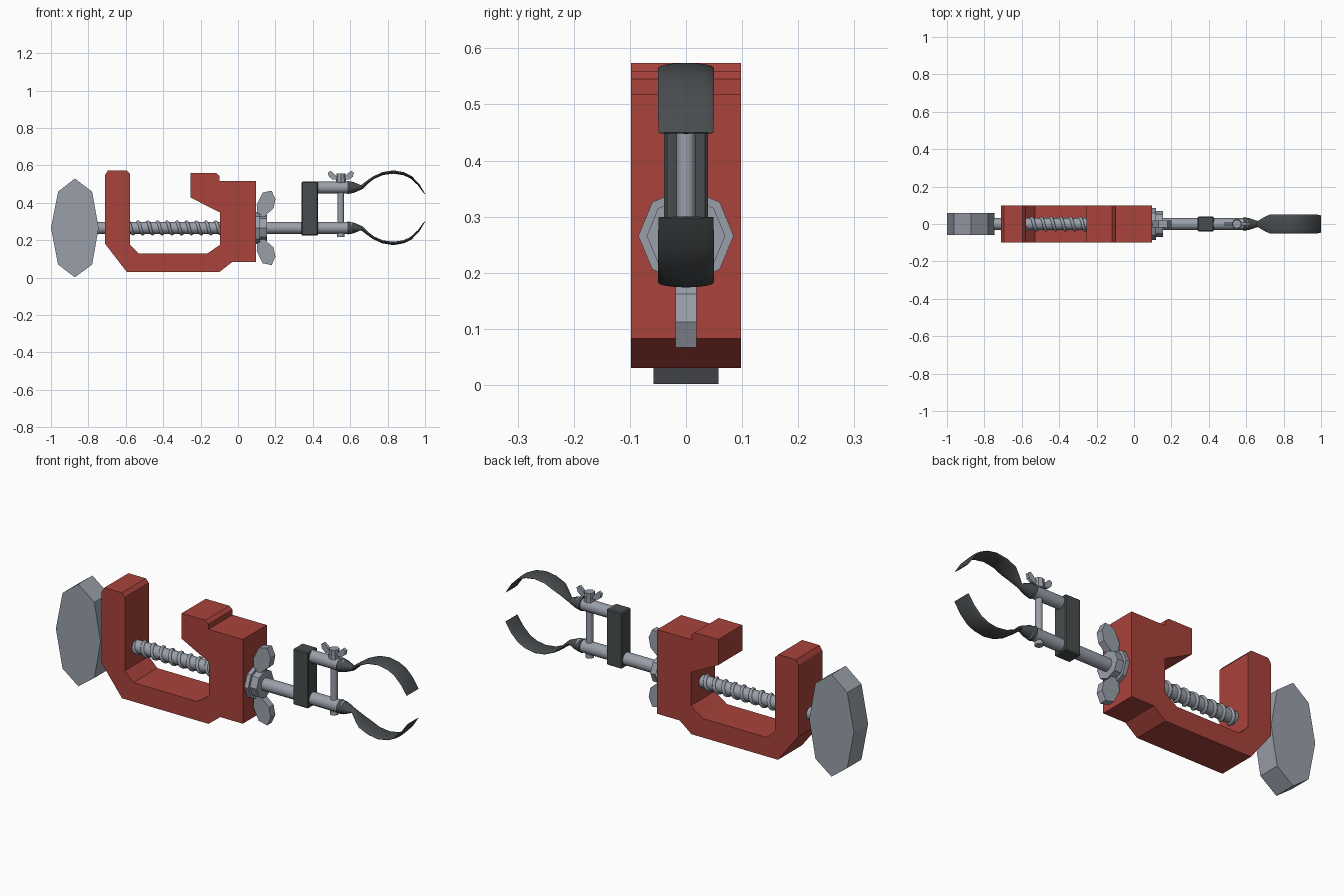
import bpy, bmesh, math
from mathutils import Vector, Matrix

cube = bpy.data.objects.get("Cube")
if cube:
    bpy.data.objects.remove(cube, do_unlink=True)


def material(name, rgb):
    m = bpy.data.materials.new(name)
    m.use_nodes = True
    m.diffuse_color = (*rgb, 1)
    bsdf = next(n for n in m.node_tree.nodes if n.type == 'BSDF_PRINCIPLED')
    bsdf.inputs["Base Color"].default_value = (*rgb, 1)
    return m


RED = material("red paint", (0.40, 0.055, 0.045))
STEEL = material("steel grey", (0.32, 0.35, 0.40))
DARK = material("dark grey", (0.065, 0.073, 0.077))

AXIS = 0.266      # height of the main screw
UPPER = 0.482     # height of the upper rod
MIDDLE = 0.374    # mirror height between the two claws
PIN_X = 0.55


def finish(name, bm, mat, angle=35):
    bmesh.ops.recalc_face_normals(bm, faces=bm.faces)
    mesh = bpy.data.meshes.new(name)
    bm.to_mesh(mesh)
    bm.free()
    mesh.materials.append(mat)
    ob = bpy.data.objects.new(name, mesh)
    bpy.context.collection.objects.link(ob)
    if angle:
        bpy.ops.object.select_all(action='DESELECT')
        ob.select_set(True)
        bpy.context.view_layer.objects.active = ob
        bpy.ops.object.shade_smooth_by_angle(angle=math.radians(angle))
    return ob


def plate(name, outline, half, mat, angle=0):
    """Extrude an x-z outline to both sides of y = 0."""
    bm = bmesh.new()
    face = bm.faces.new([bm.verts.new((x, -half, z)) for x, z in outline])
    ext = bmesh.ops.extrude_face_region(bm, geom=[face])
    moved = [v for v in ext["geom"] if isinstance(v, bmesh.types.BMVert)]
    bmesh.ops.translate(bm, verts=moved, vec=(0, 2 * half, 0))
    return finish(name, bm, mat, angle)


def rod(name, start, end, radius, mat, sides=16):
    a, b = Vector(start), Vector(end)
    d = b - a
    turn = d.to_track_quat('Z', 'Y').to_matrix().to_4x4()
    bm = bmesh.new()
    bmesh.ops.create_cone(bm, cap_ends=True, segments=sides, radius1=radius,
                          radius2=radius, depth=d.length,
                          matrix=Matrix.Translation((a + b) / 2) @ turn)
    return finish(name, bm, mat)


def flip(points, height):
    return [(x, 2 * height - z) for x, z in points]


# Clamp frame
plate("clamp_frame", [
    (-.71, .55), (-.695, .574), (-.595, .574), (-.578, .555), (-.578, .176),
    (-.53, .128), (-.166, .128), (-.096, .176), (-.096, .348), (-.253, .428),
    (-.253, .56), (-.118, .56), (-.1, .545), (-.1, .518), (.096, .518),
    (.096, .083), (-.032, .083), (-.1, .03), (-.594, .03), (-.71, .18)],
    .098, RED)

# Turning knob, eight-sided
plate("knob", [(-.872, .53), (-.78, .46), (-.745, AXIS), (-.78, .07),
               (-.872, .002), (-.962, .07), (-1, AXIS), (-.962, .46)], .058, STEEL)

# Main rod and its thread
rod("main_rod", (-.78, 0, AXIS), (.61, 0, AXIS), .032, STEEL)
curve = bpy.data.curves.new("screw_thread", 'CURVE')
curve.dimensions = '3D'
curve.bevel_depth = .009
curve.bevel_resolution = 1
curve.use_fill_caps = True
spline = curve.splines.new('POLY')
turns, steps = 10, 16
spline.points.add(turns * steps)
for i, p in enumerate(spline.points):
    a = math.tau * i / steps
    p.co = (-.6 + .052 * i / steps, .032 * math.cos(a), AXIS + .032 * math.sin(a), 1)
curve.materials.append(STEEL)
thread = bpy.data.objects.new("screw_thread", curve)
bpy.context.collection.objects.link(thread)
bpy.ops.object.select_all(action='DESELECT')
thread.select_set(True)
bpy.context.view_layer.objects.active = thread
bpy.ops.object.convert(target='MESH')

# Large wing nut
rod("nut_flange", (.09, 0, AXIS), (.117, 0, AXIS), .085, STEEL, 8)
rod("nut_body", (.11, 0, AXIS), (.155, 0, AXIS), .07, STEEL, 8)
wing = [(.105, .32), (.1, .39), (.132, .455), (.18, .465), (.2, .42),
        (.19, .37), (.15, .335), (.145, .31)]
plate("nut_wing_upper", wing, .019, STEEL)
plate("nut_wing_lower", flip(wing, AXIS), .019, STEEL)

# Connecting block and upper rod
bm = bmesh.new()
bmesh.ops.create_cube(bm, size=1)
bmesh.ops.scale(bm, verts=bm.verts, vec=(.088, .078, .288))
bmesh.ops.translate(bm, verts=bm.verts, vec=(.384, 0, .369))
bmesh.ops.bevel(bm, geom=bm.edges[:], offset=.005, segments=1, affect='EDGES')
finish("connecting_block", bm, DARK, 0)
rod("upper_rod", (.42, 0, UPPER), (.61, 0, UPPER), .031, STEEL)

# Adjusting pin with small wing nut
rod("adjusting_pin", (PIN_X, 0, .222), (PIN_X, 0, .55), .017, STEEL, 12)
rod("pin_foot", (PIN_X, 0, .218), (PIN_X, 0, .238), .02, STEEL, 12)
rod("small_nut", (PIN_X, 0, .508), (PIN_X, 0, .53), .027, STEEL, 8)
rod("small_nut_top", (PIN_X, 0, .528), (PIN_X, 0, .556), .024, STEEL, 8)
small = [(.015, .53), (.035, .555), (.055, .572), (.07, .562),
         (.064, .54), (.045, .525), (.02, .524)]
for side, label in ((1, "left"), (-1, "right")):
    plate("small_wing_" + label, [(PIN_X + side * x, z) for x, z in small], .008, STEEL)

# Claws: rounded sections lofted along a bent path (x, z, half width, half thickness)
PATH = [(.585, .482, .037, .035), (.62, .482, .030, .028), (.662, .484, .016, .011),
        (.695, .513, .036, .008), (.725, .535, .05, .007), (.775, .557, .05, .008),
        (.832, .565, .05, .009), (.885, .556, .05, .008), (.925, .537, .05, .007),
        (.965, .498, .05, .005), (.998, .449, .049, .002)]


def claw(name, mirrored):
    bm = bmesh.new()
    rings, n = [], 16
    for i, (x, z, w, t) in enumerate(PATH):
        a, b = PATH[max(i - 1, 0)], PATH[min(i + 1, len(PATH) - 1)]
        along = Vector((b[0] - a[0], 0, b[1] - a[1])).normalized()
        if i < 2:
            along = Vector((1, 0, 0))
        normal = Vector((-along.z, 0, along.x))
        ring = []
        for k in range(n):
            c, s = math.cos(math.tau * k / n), math.sin(math.tau * k / n)
            co = Vector((x, w * c, z)) + normal * (t * s)
            if mirrored:
                co.z = 2 * MIDDLE - co.z
            ring.append(bm.verts.new(co))
        rings.append(ring)
    for r, q in zip(rings, rings[1:]):
        for k in range(n):
            bm.faces.new((r[k], r[(k + 1) % n], q[(k + 1) % n], q[k]))
    bm.faces.new(rings[0])
    bm.faces.new(rings[-1])
    finish(name, bm, DARK, 40)


claw("upper_claw", False)
claw("lower_claw", True)
